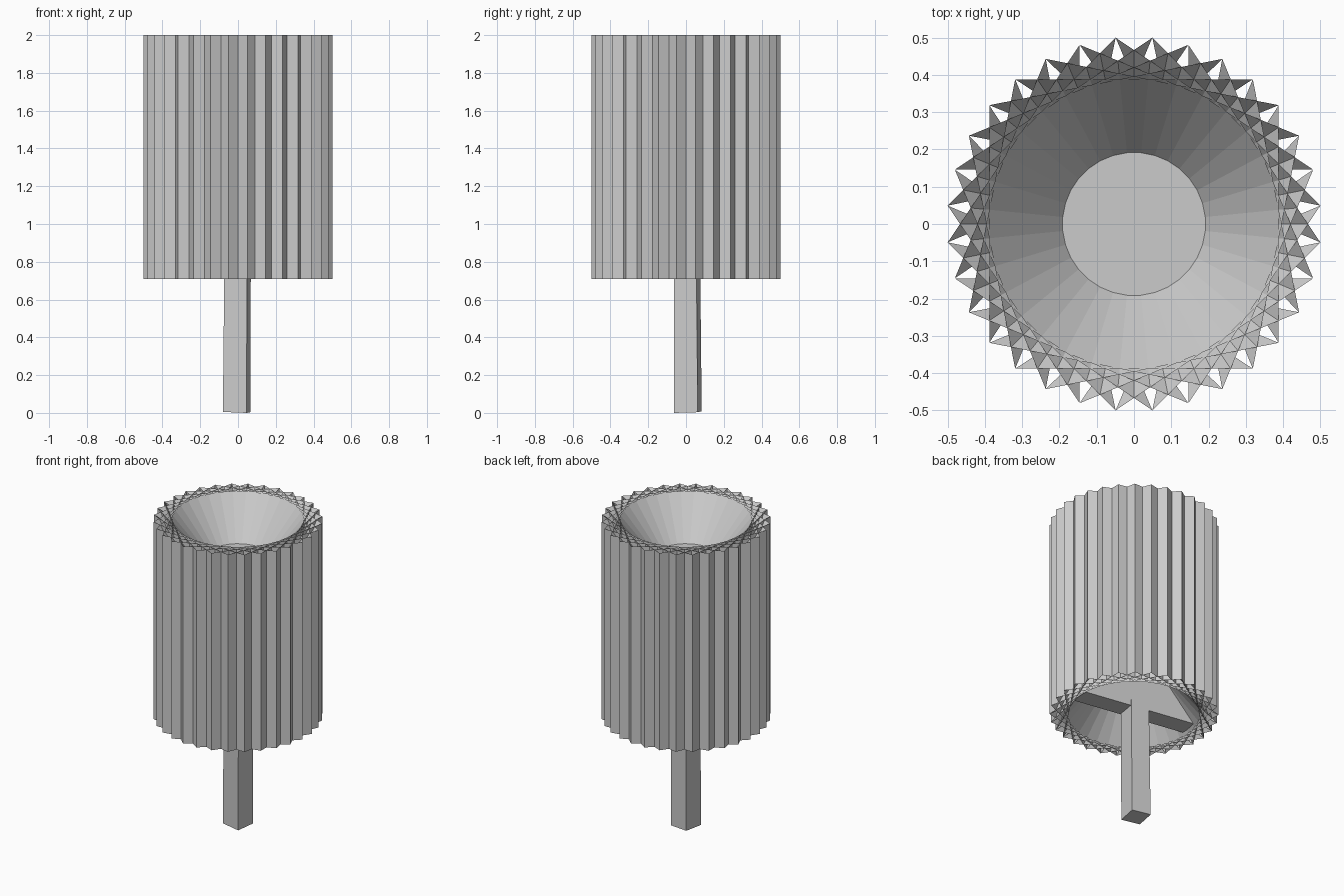
import bpy
import bmesh
from math import cos, sin, pi, radians
from mathutils import Vector, Matrix

if "Cube" in bpy.data.objects:
    bpy.data.objects.remove(bpy.data.objects["Cube"], do_unlink=True)

SIDES = 32            # pleats around the drum
SPAN = 7              # each panel reaches across this many pleat tips
RADIUS = 0.502
HUB = 0.192           # flat disc at the bottom of each funnel
LOW, HIGH, DEPTH = 0.71, 2.0, 0.25
TWIST = Matrix.Rotation(radians(-9.5), 3, "Z")

grey = bpy.data.materials.new("light_grey")
grey.use_nodes = True
colour = (0.6, 0.6, 0.6, 1)
grey.diffuse_color = colour
grey.node_tree.nodes["Principled BSDF"].inputs["Base Color"].default_value = colour


def finish(name, bm):
    bmesh.ops.recalc_face_normals(bm, faces=bm.faces)
    mesh = bpy.data.meshes.new(name)
    bm.to_mesh(mesh)
    bm.free()
    mesh.materials.append(grey)
    obj = bpy.data.objects.new(name, mesh)
    bpy.context.collection.objects.link(obj)
    return obj


def ring(bm, radius, z):
    step = 2 * pi / SIDES
    return [bm.verts.new((radius * cos((i + 0.5) * step), radius * sin((i + 0.5) * step), z))
            for i in range(SIDES)]


# Drum: wide overlapping panels, each folding in to a hub disc at both ends
bm = bmesh.new()
top, bottom = ring(bm, RADIUS, HIGH), ring(bm, RADIUS, LOW)
hub_top, hub_bottom = ring(bm, HUB, HIGH - DEPTH), ring(bm, HUB, LOW + DEPTH)
bm.faces.new(hub_top)
bm.faces.new(hub_bottom[::-1])
for i in range(SIDES):
    j = (i + SPAN) % SIDES
    a = (i + SPAN // 2) % SIDES
    b = (a + 1) % SIDES
    bm.faces.new((bottom[i], bottom[j], top[j], top[i]))
    bm.faces.new((top[i], top[j], hub_top[b], hub_top[a]))
    bm.faces.new((bottom[j], bottom[i], hub_bottom[a], hub_bottom[b]))
finish("pleated_drum", bm)

# Post: slightly tapered and twisted, with a slanted foot
bm = bmesh.new()
bmesh.ops.create_cube(bm, size=1)
for v in bm.verts:
    foot = v.co.z < 0
    size = 0.127 if foot else 0.12
    centre = Vector((-0.007, 0.01, 0)) if foot else Vector((-0.001, 0.004, 0))
    p = TWIST @ Vector((v.co.x * size, v.co.y * size, 0)) + centre
    p.z = 0.035 * (p.y - p.x + 0.108) if foot else 0.98
    v.co = p
low = min(v.co.z for v in bm.verts)
for v in bm.verts:
    if v.co.z < 0.5:
        v.co.z -= low
finish("post", bm)

# Crossbar: spans the lower funnel and carries the drum on the post
bm = bmesh.new()
bmesh.ops.create_cube(bm, size=1)
for v in bm.verts:
    v.co = TWIST @ Vector((v.co.x * 0.76, v.co.y * 0.123, 0.86 + v.co.z * 0.27))
finish("crossbar", bm)
